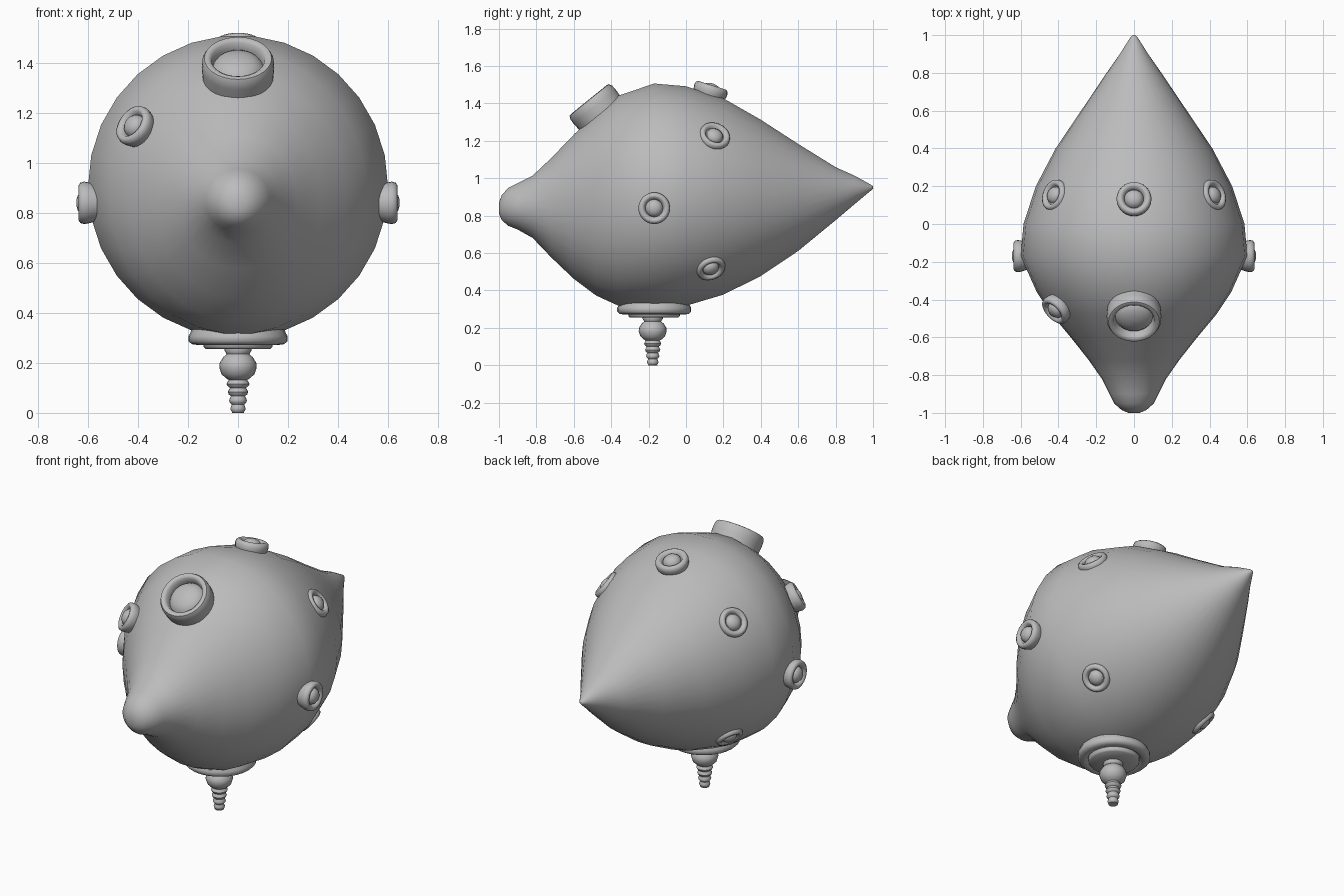
import bpy, bmesh, math
from mathutils import Matrix, Vector

cube = bpy.data.objects.get("Cube")
if cube:
    bpy.data.objects.remove(cube, do_unlink=True)

grey = bpy.data.materials.new("plain grey")
GREY = (0.5, 0.5, 0.5, 1)
grey.diffuse_color = GREY
grey.use_nodes = True
grey.node_tree.nodes["Principled BSDF"].inputs["Base Color"].default_value = GREY


def skin(name, rings, matrix, segments, sharp=50):
    """Join rings of (height, x radius, y radius, y centre) into a closed solid."""
    bm = bmesh.new()
    loops = []
    for h, rx, ry, cy in rings:
        angles = [math.tau * i / segments for i in range(segments)]
        loops.append([bm.verts.new((rx * math.cos(a), cy + ry * math.sin(a), h)) for a in angles])
    for low, high in zip(loops, loops[1:]):
        for i in range(segments):
            j = (i + 1) % segments
            bm.faces.new((low[i], low[j], high[j], high[i]))
    bm.faces.new(loops[0])
    bm.faces.new(loops[-1])
    bm.transform(matrix)
    bmesh.ops.recalc_face_normals(bm, faces=bm.faces)
    mesh = bpy.data.meshes.new(name)
    bm.to_mesh(mesh)
    bm.free()
    mesh.materials.append(grey)
    obj = bpy.data.objects.new(name, mesh)
    bpy.context.collection.objects.link(obj)
    bpy.ops.object.select_all(action="DESELECT")
    obj.select_set(True)
    bpy.context.view_layer.objects.active = obj
    bpy.ops.object.shade_smooth_by_angle(angle=math.radians(sharp))
    return obj


def lathe(name, profile, place, normal, size=1, segments=24):
    """Turn a (radius, height) profile around a normal at a place."""
    turn = Vector(normal).to_track_quat("Z", "Y").to_matrix().to_4x4()
    rings = [(h * size, r * size, r * size, 0) for r, h in profile]
    return skin(name, rings, Matrix.Translation(place) @ turn, segments)


# Body: half width, top and bottom along its length, nose to tail
stations = [
    (-1.0, .03, .87, .81), (-.985, .065, .91, .775), (-.95, .105, .95, .745),
    (-.9, .13, .975, .725), (-.82, .17, 1.015, .68), (-.72, .24, 1.11, .575),
    (-.6, .335, 1.235, .46), (-.48, .435, 1.355, .37), (-.36, .515, 1.445, .315),
    (-.17, .6, 1.51, .30), (0, .585, 1.495, .315), (.2, .52, 1.43, .375),
    (.4, .415, 1.315, .475), (.6, .28, 1.185, .61), (.8, .145, 1.06, .775),
    (.9, .075, 1.015, .86), (.99, .018, .965, .935), (1.0, .006, .957, .944),
]
body_rings = [(y, w, (t - b) / 2, (t + b) / 2) for y, w, t, b in stations]
swap = Matrix(((1, 0, 0, 0), (0, 0, 1, 0), (0, 1, 0, 0), (0, 0, 0, 1)))
skin("body", body_rings, swap, 30, 80)

# Small portholes: rounded ring around a little dome
porthole = [(.85, -.5), (.97, -.1), (1, .1), (.95, .28), (.82, .36), (.68, .32),
            (.58, .17), (.55, .1), (.5, .25), (.35, .4), (.15, .46), (.02, .47)]
for side, label in ((1, "left"), (-1, "right")):
    lathe(label + "_side_porthole", porthole, (side * .607, -.17, .84), (side, 0, 0), .085)
    lathe(label + "_upper_porthole", porthole, (side * .415, .15, 1.22), (side * .74, .28, .62), .085)
    lathe(label + "_lower_porthole", porthole, (side * .375, .13, .525), (side * .68, .28, -.68), .08)
lathe("top_porthole", porthole, (0, .13, 1.465), (0, .3, .95), .093)
lathe("right_front_porthole", porthole, (-.41, -.45, 1.145), (-.81, -.75, .58), .085)

# Large front window
window = [(.92, -1), (.97, -.3), (1, .2), (.99, .4), (.93, .52), (.83, .54), (.74, .48),
          (.7, .3), (.68, .22), (.6, .33), (.45, .42), (.25, .48), (.02, .5)]
lathe("front_window", window, (0, -.47, 1.36), (0, -.63, .78), .145, 28)

# Mounting flange with a raised inner plate, underneath
flange = [(.17, -.06), (.185, -.015), (.19, 0), (.198, .015), (.198, .035), (.185, .047),
          (.165, .05), (.145, .045), (.14, .035), (.138, .058), (.13, .066), (.04, .066)]
lathe("flange", flange, (0, -.17, .322), (0, 0, -1), segments=28)

# Turned stem: neck, bulb and tapering ribs
stem = [(.05, .27), (.055, .25), (.045, .235), (.06, .222), (.073, .2), (.075, .182),
        (.066, .155), (.05, .14), (.037, .132)]
for i in range(4):
    top, radius = .13 - i * .033, .046 - i * .005
    stem += [(radius * .9, top - .006), (radius, top - .014), (radius * .9, top - .023),
             (radius * .7, top - .03)]
stem += [(.026, 0), (.01, 0)]
lathe("stem", stem, (0, -.178, 0), (0, 0, 1), segments=20)
